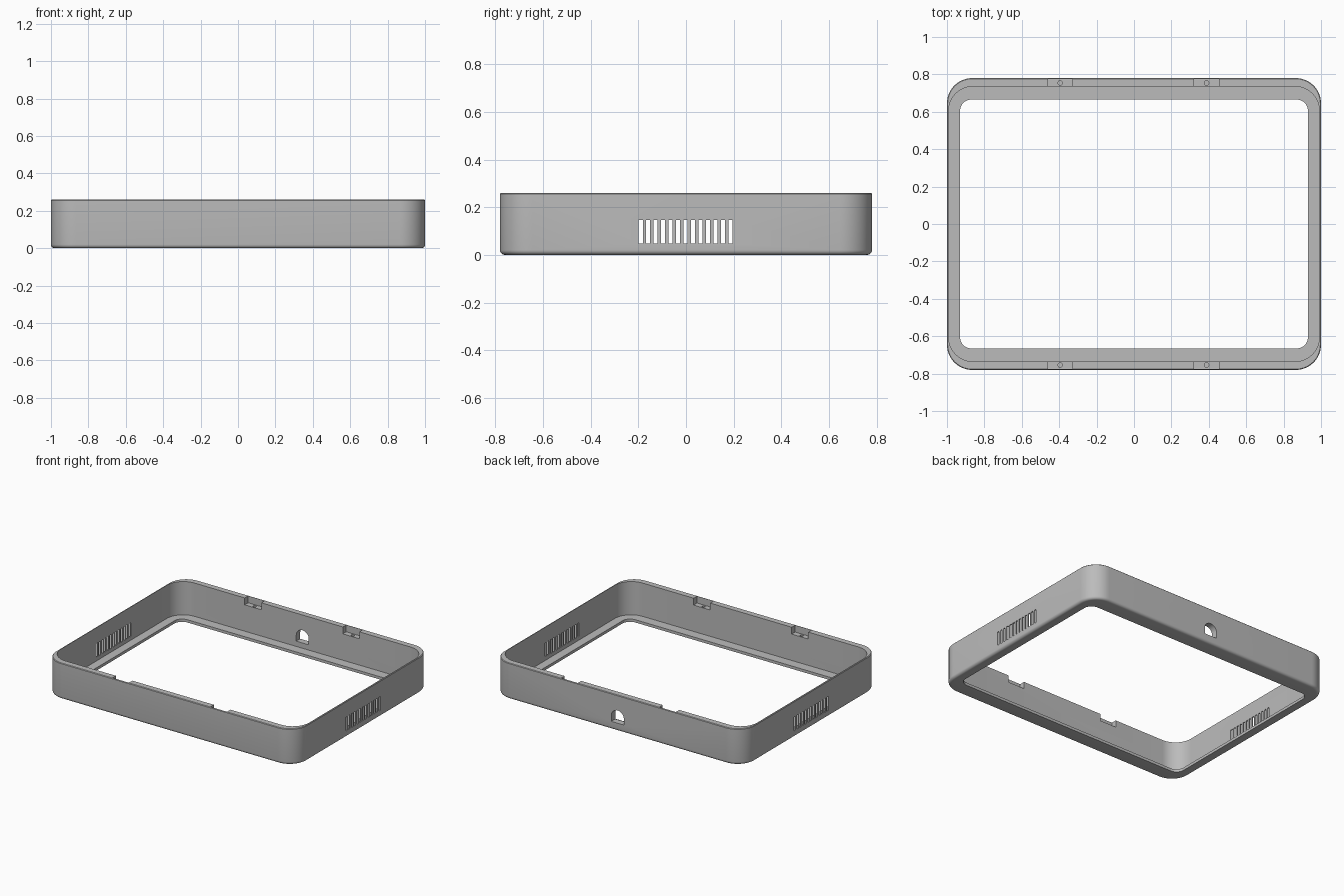
import bpy, bmesh, math

if "Cube" in bpy.data.objects:
    bpy.data.objects.remove(bpy.data.objects["Cube"], do_unlink=True)

HX, HY, H = 1.0, 0.78, 0.26      # outer half sizes and height
WALL_Y, WALL_X = 0.735, 0.991    # inner wall faces
FLANGE = 0.02                    # thickness of the bottom lip

grey = bpy.data.materials.new("grey plastic")
grey.use_nodes = True
colour = (0.5, 0.5, 0.5, 1)
grey.diffuse_color = colour
grey.node_tree.nodes["Principled BSDF"].inputs["Base Color"].default_value = colour


def make_object(name, bm):
    bmesh.ops.recalc_face_normals(bm, faces=bm.faces)
    mesh = bpy.data.meshes.new(name)
    bm.to_mesh(mesh)
    bm.free()
    obj = bpy.data.objects.new(name, mesh)
    bpy.context.collection.objects.link(obj)
    mesh.materials.append(grey)
    return obj


def rounded_ring(bm, hx, hy, r, z, seg=14):
    """Ring of vertices around a rounded rectangle."""
    ring = []
    for k, (sx, sy) in enumerate([(1, 1), (-1, 1), (-1, -1), (1, -1)]):
        for i in range(seg + 1):
            a = math.pi / 2 * (k + i / seg)
            ring.append(bm.verts.new((sx * (hx - r) + r * math.cos(a),
                                      sy * (hy - r) + r * math.sin(a), z)))
    return ring


def add_box(bm, x0, x1, y0, y1, z0, z1):
    verts = bmesh.ops.create_cube(bm, size=1)["verts"]
    for v in verts:
        v.co = (x1 if v.co.x > 0 else x0, y1 if v.co.y > 0 else y0,
                z1 if v.co.z > 0 else z0)


def cut(target, name, bm):
    """Subtract a temporary cutter from the target."""
    cutter = make_object(name, bm)
    cutter.hide_render = True
    mod = target.modifiers.new(name, "BOOLEAN")
    mod.operation, mod.solver, mod.object = "DIFFERENCE", "EXACT", cutter
    bpy.context.view_layer.objects.active = target
    bpy.ops.object.modifier_apply(modifier=mod.name)
    bpy.data.objects.remove(cutter, do_unlink=True)


# Frame body: closed loft through outer wall, rim, inner wall, lip and opening
bm = bmesh.new()
R, F, C = 0.135, 0.02, 0.004
sections = []
for i in range(6):                                   # rounded bottom edge
    a = math.pi / 2 * i / 5
    d = F * (1 - math.sin(a))
    sections.append((HX - d, HY - d, R - d, F * (1 - math.cos(a))))
sections += [(HX, HY, R, H - C), (HX - C, HY - C, R - C, H),
             (WALL_X, WALL_Y, 0.13, H), (WALL_X, WALL_Y, 0.13, FLANGE),
             (0.93, 0.665, 0.06, FLANGE), (0.93, 0.665, 0.06, 0)]
rings = [rounded_ring(bm, *s) for s in sections]
n = len(rings[0])
for ra, rb in zip(rings, rings[1:] + rings[:1]):
    for i in range(n):
        j = (i + 1) % n
        bm.faces.new((ra[i], ra[j], rb[j], rb[i]))
frame = make_object("frame", bm)

# Ventilation slots through both side walls
bm = bmesh.new()
for i in range(13):
    y = -0.002 + (i - 6) * 0.0313
    add_box(bm, -1.1, 1.1, y - 0.0085, y + 0.0085, 0.047, 0.146)
cut(frame, "vent_cutter", bm)

# Rim pockets, open to the inside, on the front and back walls
POCKETS = [(sx, sy) for sx in (-0.395, 0.388) for sy in (-1, 1)]
bm = bmesh.new()
for x, s in POCKETS:
    y0, y1 = sorted((s * 0.70, s * 0.774))
    add_box(bm, x - 0.066, x + 0.066, y0, y1, 0.21, 0.3)
cut(frame, "pocket_cutter", bm)

# Screw holes in the pocket floors
bm = bmesh.new()
for x, s in POCKETS:
    made = bmesh.ops.create_cone(bm, cap_ends=True, segments=20, radius1=0.012,
                                 radius2=0.012, depth=0.1)
    bmesh.ops.translate(bm, verts=made["verts"], vec=(x, s * 0.754, 0.2))
cut(frame, "screw_hole_cutter", bm)

# Arched cable opening in the back wall
bm = bmesh.new()
profile = [(-0.05, 0.058), (0.05, 0.058)]
profile += [(0.05 * math.cos(math.pi * i / 16), 0.1 + 0.05 * math.sin(math.pi * i / 16))
            for i in range(17)]
face = bm.faces.new([bm.verts.new((x, 0.70, z)) for x, z in profile])
ext = bmesh.ops.extrude_face_region(bm, geom=[face])
bmesh.ops.translate(bm, vec=(0, 0.15, 0),
                    verts=[g for g in ext["geom"] if isinstance(g, bmesh.types.BMVert)])
cut(frame, "cable_opening_cutter", bm)

# Smooth the round corners and keep the edges sharp
bpy.ops.object.select_all(action="DESELECT")
frame.select_set(True)
bpy.context.view_layer.objects.active = frame
bpy.ops.object.shade_smooth_by_angle(angle=math.radians(30))
